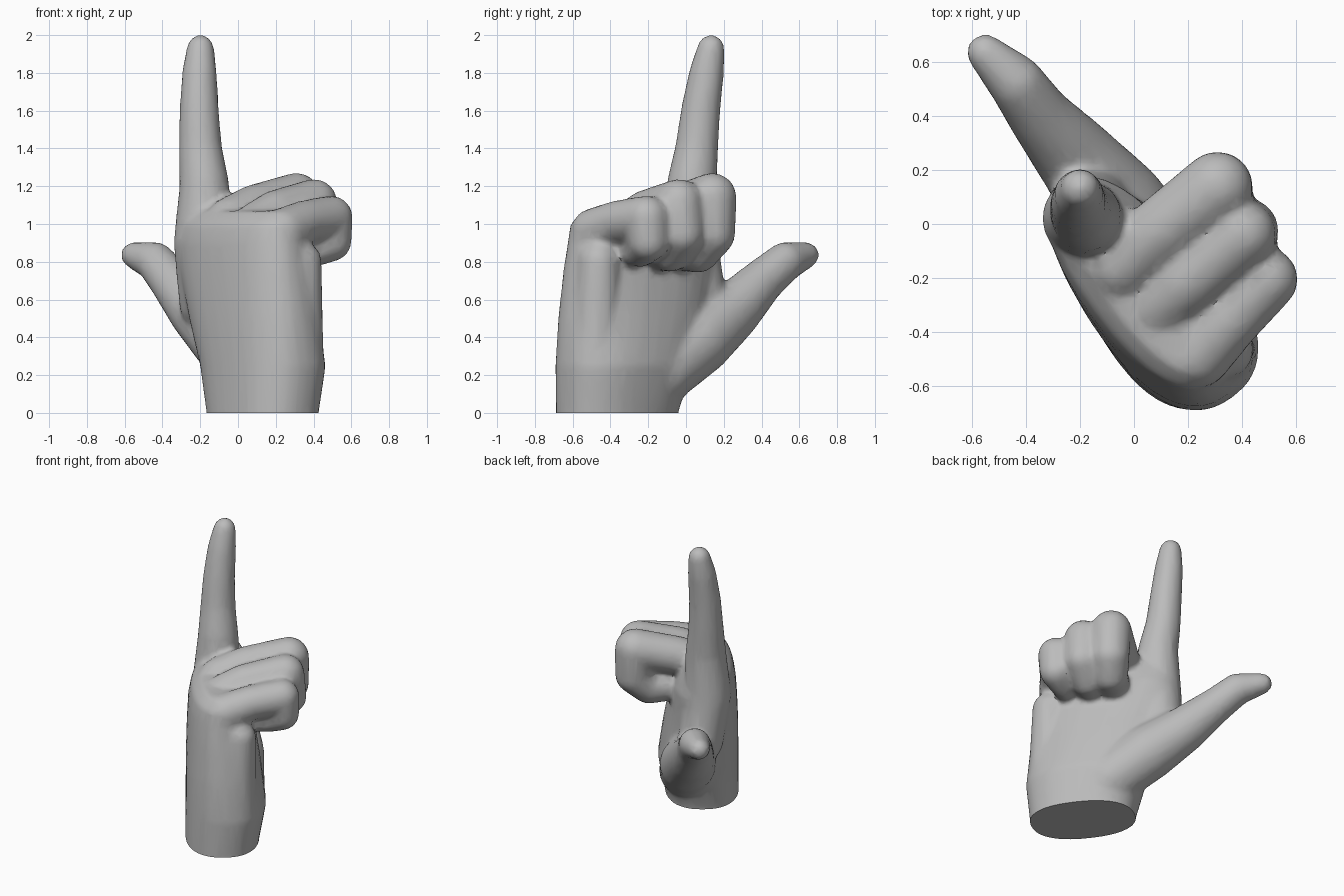
import bpy, bmesh, math
from mathutils import Vector

if "Cube" in bpy.data.objects:
    bpy.data.objects.remove(bpy.data.objects["Cube"])

skin = bpy.data.materials.new("plain_grey")
skin.use_nodes = True
grey = (0.5, 0.5, 0.5, 1)
skin.diffuse_color = grey
skin.node_tree.nodes["Principled BSDF"].inputs["Base Color"].default_value = grey


def place(w, n, z):
    """Hand frame to world: w runs little finger to thumb, n out of the palm."""
    return Vector((-0.6 * w + 0.8 * n, 0.8 * w + 0.6 * n, z))


def loft(bm, sections, sides=32, power=0.85):
    """Closed loft of rounded sections: z, centre w, centre n, half w, half n."""
    def bulge(v):
        return math.copysign(abs(v) ** power, v)
    rings = []
    for z, cw, cn, a, b in sections:
        angles = [math.tau * i / sides for i in range(sides)]
        rings.append([bm.verts.new(place(cw + a * bulge(math.cos(t)),
                                         cn + b * bulge(math.sin(t)), z)) for t in angles])
    faces = [bm.faces.new(rings[0]), bm.faces.new(rings[-1])]
    for low, high in zip(rings, rings[1:]):
        for i in range(sides):
            j = (i + 1) % sides
            faces.append(bm.faces.new((low[i], low[j], high[j], high[i])))
    bmesh.ops.recalc_face_normals(bm, faces=faces)


def limb(bm, joints):
    """Chain of tapered capsules through joints: w, n, z, radius."""
    for start, end in zip(joints, joints[1:]):
        part = bmesh.new()
        for w, n, z, r in (start, end):
            ball = bmesh.ops.create_icosphere(part, subdivisions=3, radius=r)
            bmesh.ops.translate(part, verts=ball["verts"], vec=place(w, n, z))
        hull = bmesh.ops.convex_hull(part, input=part.verts[:])
        spare = {g for g in hull["geom_interior"] + hull["geom_unused"]
                 if isinstance(g, bmesh.types.BMVert)}
        bmesh.ops.delete(part, geom=list(spare), context="VERTS")
        bmesh.ops.recalc_face_normals(part, faces=part.faces[:])
        piece = bpy.data.meshes.new("piece")
        part.to_mesh(piece)
        part.free()
        bm.from_mesh(piece)
        bpy.data.meshes.remove(piece)


bm = bmesh.new()

# Wrist and palm, run on below the cut
loft(bm, [(-0.15, -0.37, -0.12, 0.345, 0.235),
          (0.0, -0.37, -0.115, 0.345, 0.24),
          (0.25, -0.34, -0.09, 0.395, 0.262),
          (0.5, -0.28, -0.105, 0.435, 0.245),
          (0.75, -0.22, -0.12, 0.46, 0.22),
          (0.9, -0.19, -0.12, 0.465, 0.21),
          (1.0, -0.19, -0.125, 0.45, 0.185),
          (1.07, -0.19, -0.105, 0.4, 0.14)])

# Heel of the palm along the little finger side
limb(bm, [(-0.58, -0.03, 0.3, 0.13), (-0.57, -0.01, 0.8, 0.11)])

# Index finger, straight up, with the web running down to the thumb
limb(bm, [(0.15, -0.09, 0.58, 0.15), (0.13, -0.14, 0.9, 0.152),
          (0.13, -0.125, 1.2, 0.133), (0.165, -0.125, 1.4, 0.115),
          (0.185, -0.118, 1.6, 0.105), (0.21, -0.098, 1.8, 0.093),
          (0.225, -0.08, 1.93, 0.073)])

# Thumb and its ball
limb(bm, [(-0.16, -0.01, 0.22, 0.18), (0.09, -0.01, 0.385, 0.185),
          (0.324, -0.025, 0.535, 0.152), (0.53, -0.04, 0.695, 0.118),
          (0.68, -0.035, 0.8, 0.105), (0.84, -0.06, 0.835, 0.07)])

# Curled middle, ring and little fingers
limb(bm, [(-0.1, -0.13, 1.02, 0.122), (-0.08, 0.05, 1.085, 0.125),
          (-0.075, 0.33, 1.14, 0.132), (-0.08, 0.335, 0.95, 0.125),
          (-0.1, 0.24, 0.855, 0.115), (-0.12, 0.08, 0.865, 0.11)])
limb(bm, [(-0.3, -0.11, 0.99, 0.122), (-0.29, 0.03, 1.06, 0.12),
          (-0.27, 0.3, 1.115, 0.125), (-0.27, 0.32, 0.95, 0.12),
          (-0.26, 0.21, 0.85, 0.105), (-0.26, 0.08, 0.86, 0.105)])
limb(bm, [(-0.53, -0.1, 0.96, 0.125), (-0.5, 0.06, 1.01, 0.115),
          (-0.46, 0.27, 1.035, 0.117), (-0.455, 0.275, 0.91, 0.11),
          (-0.43, 0.18, 0.86, 0.088), (-0.42, 0.08, 0.86, 0.085)])

mesh = bpy.data.meshes.new("hand")
bm.to_mesh(mesh)
bm.free()
mesh.materials.append(skin)
hand = bpy.data.objects.new("hand", mesh)
bpy.context.collection.objects.link(hand)

# Fuse the parts into one soft skin
fuse = hand.modifiers.new("fuse", "REMESH")
fuse.mode = "VOXEL"
fuse.voxel_size = 0.018
soften = hand.modifiers.new("soften", "SMOOTH")
soften.factor = 0.5
soften.iterations = 10
reduce = hand.modifiers.new("reduce", "DECIMATE")
reduce.ratio = 0.2
deps = bpy.context.evaluated_depsgraph_get()
fused = bpy.data.meshes.new_from_object(hand.evaluated_get(deps))
hand.modifiers.clear()
hand.data = fused
bpy.data.meshes.remove(mesh)
fused.name = "hand"

# Flat cut at the wrist
bm = bmesh.new()
bm.from_mesh(fused)
cut = bmesh.ops.bisect_plane(bm, geom=bm.verts[:] + bm.edges[:] + bm.faces[:],
                             plane_co=(0, 0, 0), plane_no=(0, 0, 1), clear_inner=True)
rim = [e for e in cut["geom_cut"] if isinstance(e, bmesh.types.BMEdge)]
bmesh.ops.holes_fill(bm, edges=rim, sides=0)
bmesh.ops.recalc_face_normals(bm, faces=bm.faces[:])
bm.to_mesh(fused)
bm.free()

bpy.ops.object.select_all(action="DESELECT")
hand.select_set(True)
bpy.context.view_layer.objects.active = hand
bpy.ops.object.shade_smooth_by_angle(angle=math.radians(40))
